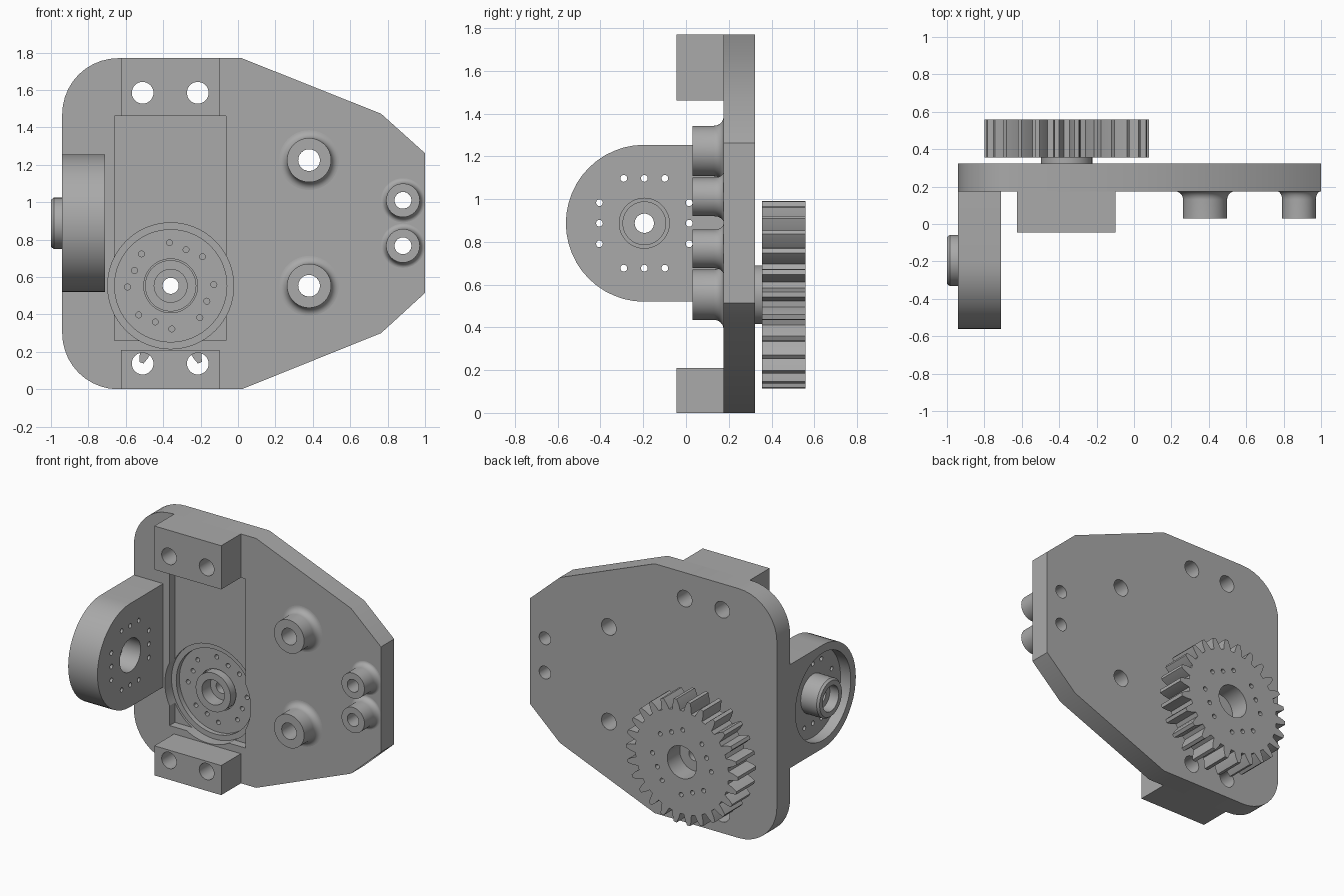
import bpy, bmesh
from math import sin, cos, pi, radians

cube = bpy.data.objects.get("Cube")
if cube:
    bpy.data.objects.remove(cube, do_unlink=True)

grey = bpy.data.materials.new("plain grey")
grey.use_nodes = True
grey.diffuse_color = (0.4, 0.4, 0.4, 1)
grey.node_tree.nodes["Principled BSDF"].inputs["Base Color"].default_value = (0.4, 0.4, 0.4, 1)


def place(axis, u, v, t):
    return (u, t, v) if axis == "y" else (t, u, v)


def make(name, bm):
    bmesh.ops.recalc_face_normals(bm, faces=bm.faces)
    mesh = bpy.data.meshes.new(name)
    bm.to_mesh(mesh)
    bm.free()
    mesh.materials.append(grey)
    obj = bpy.data.objects.new(name, mesh)
    bpy.context.collection.objects.link(obj)
    return obj


def circle(u, v, r, n=48):
    return [(u + r * cos(2 * pi * i / n), v + r * sin(2 * pi * i / n)) for i in range(n)]


def rect(u0, u1, v0, v1):
    return [(u0, v0), (u1, v0), (u1, v1), (u0, v1)]


def arc(u, v, r, a0, a1, n):
    return [(u + r * cos(radians(a0 + (a1 - a0) * i / n)),
             v + r * sin(radians(a0 + (a1 - a0) * i / n))) for i in range(n + 1)]


def prism(name, outlines, t0, t1, axis="y"):
    """Extrude one or more closed outlines from t0 to t1."""
    bm = bmesh.new()
    for pts in outlines:
        low = [bm.verts.new(place(axis, u, v, t0)) for u, v in pts]
        high = [bm.verts.new(place(axis, u, v, t1)) for u, v in pts]
        bm.faces.new(low)
        bm.faces.new(high[::-1])
        for i in range(len(pts)):
            j = (i + 1) % len(pts)
            bm.faces.new((low[i], low[j], high[j], high[i]))
    return make(name, bm)


def lathe(name, u, v, profile, axis="y", n=48):
    """Turn a closed (radius, depth) profile about an axis."""
    bm = bmesh.new()
    rings = [[bm.verts.new(place(axis, a, b, t)) for a, b in circle(u, v, r, n)]
             for r, t in profile]
    for k, ring in enumerate(rings):
        nxt = rings[(k + 1) % len(rings)]
        for i in range(n):
            j = (i + 1) % n
            bm.faces.new((ring[i], ring[j], nxt[j], nxt[i]))
    return make(name, bm)


def cut(obj, outlines, t0, t1, axis="y"):
    cutter = prism("cutter", outlines, t0, t1, axis)
    cutter.hide_render = True
    mod = obj.modifiers.new("cut", "BOOLEAN")
    mod.operation = "DIFFERENCE"
    mod.solver = "EXACT"
    mod.object = cutter
    bpy.context.view_layer.objects.active = obj
    bpy.ops.object.modifier_apply(modifier=mod.name)
    bpy.data.objects.remove(cutter, do_unlink=True)


def bolt_square(u, v, angle):
    """Twelve small holes, three along each side of a square."""
    out = []
    for side in range(4):
        a = angle + side * pi / 2
        for s in (-0.096, 0, 0.096):
            out.append(circle(u + 0.21 * cos(a) - s * sin(a),
                              v + 0.21 * sin(a) + s * cos(a), 0.016, 12))
    return out


FRONT, BACK = 0.175, 0.323
GX, GZ = -0.36, 0.553          # gear axis
LY, LZ = -0.195, 0.887         # side lug axis
TILT = radians(-23)
posts = [(0.38, 1.225, 0.118, 0.058, 0.042), (0.38, 0.553, 0.118, 0.058, 0.042),
         (0.882, 1.01, 0.09, 0.045, 0.028), (0.882, 0.767, 0.09, 0.045, 0.028)]
block_holes = [circle(x, z, 0.058, 32) for x in (-0.51, -0.215) for z in (0.137, 1.585)]

# Base plate with rounded left corners and tapered right end
outline = (arc(-0.64, 1.47, 0.3, 180, 90, 10)
           + [(0.02, 1.77), (0.765, 1.473), (1, 1.262), (1, 0.515), (0.765, 0.3), (0.02, 0)]
           + arc(-0.64, 0.3, 0.3, 270, 180, 10))
plate = prism("base_plate", [outline], FRONT, BACK)
cut(plate, block_holes + [circle(x, z, h, 32) for x, z, r, h, f in posts], 0, 0.5)
cut(plate, [rect(-0.66, -0.065, 0.26, 1.46)], 0.1, 0.235)
cut(plate, [circle(GX, GZ, 0.337, 64)], 0.1, 0.25)
cut(plate, [circle(GX, GZ, 0.30, 64)], 0.1, 0.285)
cut(plate, [circle(GX, GZ, 0.144)] + bolt_square(GX, GZ, TILT), 0.1, 0.5)

# Mounting blocks
for name, z0, z1 in (("lower_block", 0, 0.21), ("upper_block", 1.46, 1.77)):
    block = prism(name, [rect(-0.625, -0.1, z0, z1)], -0.045, FRONT)
    cut(block, block_holes, -0.2, 0.5)

# Flared standoff posts
for i, (x, z, r, hole, flare) in enumerate(posts):
    fillet = [(r + flare * (1 - cos(a)), 0.13 + 0.045 * sin(a))
              for a in (k * pi / 16 for k in range(9))]
    lathe(f"standoff_{i + 1}", x, z, [(hole, 0.18), (hole, 0.03), (r, 0.03)]
          + fillet + [(r + flare, 0.18)])

# Side lug with a recessed outer face
lug = prism("side_lug", [arc(LY, LZ, 0.367, 90, 270, 24)
                         + [(FRONT, LZ - 0.367), (FRONT, LZ + 0.367)]], -0.94, -0.71, "x")
cut(lug, [circle(LY, LZ, 0.31, 64)], -1.1, -0.86, "x")
cut(lug, [circle(LY, LZ, 0.117)] + bolt_square(LY, LZ, 0), -1.1, -0.5, "x")
lathe("lug_hub", LY, LZ, [(0.137, -0.85), (0.137, -0.985), (0.125, -1), (0.09, -1),
                          (0.09, -0.93), (0.045, -0.93), (0.045, -0.88), (0.1, -0.88),
                          (0.1, -0.85)], "x")

# Spur gear and its hub
TEETH = 26
tooth = [(0.366, -0.34), (0.405, -0.24), (0.44, -0.11), (0.44, 0.11), (0.405, 0.24), (0.366, 0.34)]
teeth = [(GX + r * cos(2 * pi * (i + f) / TEETH), GZ + r * sin(2 * pi * (i + f) / TEETH))
         for i in range(TEETH) for r, f in tooth]
gear = prism("spur_gear", [teeth], 0.356, 0.56)
cut(gear, [circle(GX, GZ, 0.115)], 0.2, 0.7)
cut(gear, bolt_square(GX, GZ, TILT), 0.45, 0.7)
lathe("gear_hub", GX, GZ, [(0.137, 0.235), (0.137, 0.357), (0.115, 0.357), (0.115, 0.42),
                           (0.043, 0.42), (0.043, 0.33), (0.088, 0.33), (0.088, 0.235)])

# Smooth round surfaces, crisp edges
bpy.ops.object.select_all(action="DESELECT")
for obj in bpy.context.scene.objects:
    if obj.type == "MESH" and grey.name in obj.data.materials:
        obj.select_set(True)
        bpy.context.view_layer.objects.active = obj
bpy.ops.object.shade_smooth_by_angle(angle=radians(25))
